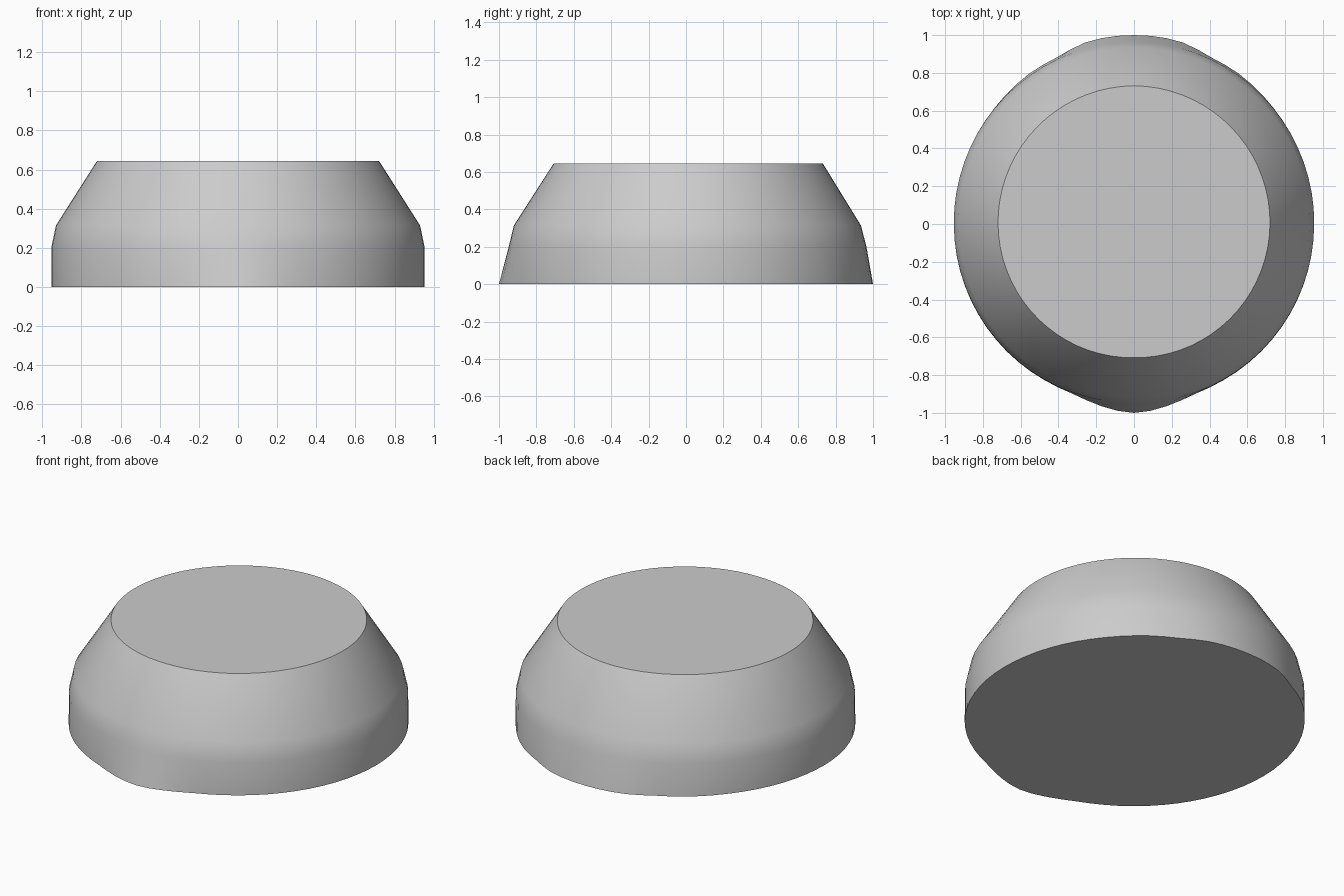
import bpy
import bmesh
import math

cube = bpy.data.objects.get("Cube")
if cube:
    bpy.data.objects.remove(cube, do_unlink=True)

SEGMENTS = 72

# Radius against degrees away from the front, for each level of the body
BASE = [(0, 1.0), (5, .993), (10, .98), (19, .956), (28, .953), (100, .954),
        (129, .96), (145, .97), (155, .972), (165, .995), (172, 1.0), (180, 1.0)]
WALL = [(0, .948), (90, .954), (180, .965)]
SHOULDER = [(0, .92), (90, .93), (180, .935)]
RIM = [(0, .708), (90, .72), (180, .732)]
LEVELS = [(0, BASE), (.2, WALL), (.315, SHOULDER), (.645, RIM)]


def radius_at(table, angle):
    for (a0, r0), (a1, r1) in zip(table, table[1:]):
        if angle <= a1:
            return r0 + (r1 - r0) * (angle - a0) / (a1 - a0)
    return table[-1][1]


def make_ring(bm, z, table):
    ring = []
    for i in range(SEGMENTS):
        turn = 360 * i / SEGMENTS
        r = radius_at(table, min(turn, 360 - turn))
        a = math.radians(turn)
        ring.append(bm.verts.new((r * math.sin(a), -r * math.cos(a), z)))
    return ring


# Body: stacked rings joined by quads, closed by flat caps
bm = bmesh.new()
rings = [make_ring(bm, z, table) for z, table in LEVELS]
for low, high in zip(rings, rings[1:]):
    for i in range(SEGMENTS):
        j = (i + 1) % SEGMENTS
        bm.faces.new((low[i], low[j], high[j], high[i]))
bm.faces.new(rings[-1])
bm.faces.new(rings[0][::-1])
bmesh.ops.recalc_face_normals(bm, faces=bm.faces)
mesh = bpy.data.meshes.new("tapered_body")
bm.to_mesh(mesh)
bm.free()
body = bpy.data.objects.new("tapered_body", mesh)
bpy.context.collection.objects.link(body)

# Plain grey finish
grey = bpy.data.materials.new("light_grey")
grey.use_nodes = True
colour = (.6, .6, .6, 1)
grey.diffuse_color = colour
for node in grey.node_tree.nodes:
    if node.type == "BSDF_PRINCIPLED":
        node.inputs["Base Color"].default_value = colour
mesh.materials.append(grey)

# Smooth sides with crisp cap edges
bpy.ops.object.select_all(action="DESELECT")
body.select_set(True)
bpy.context.view_layer.objects.active = body
bpy.ops.object.shade_smooth_by_angle(angle=math.radians(40))
